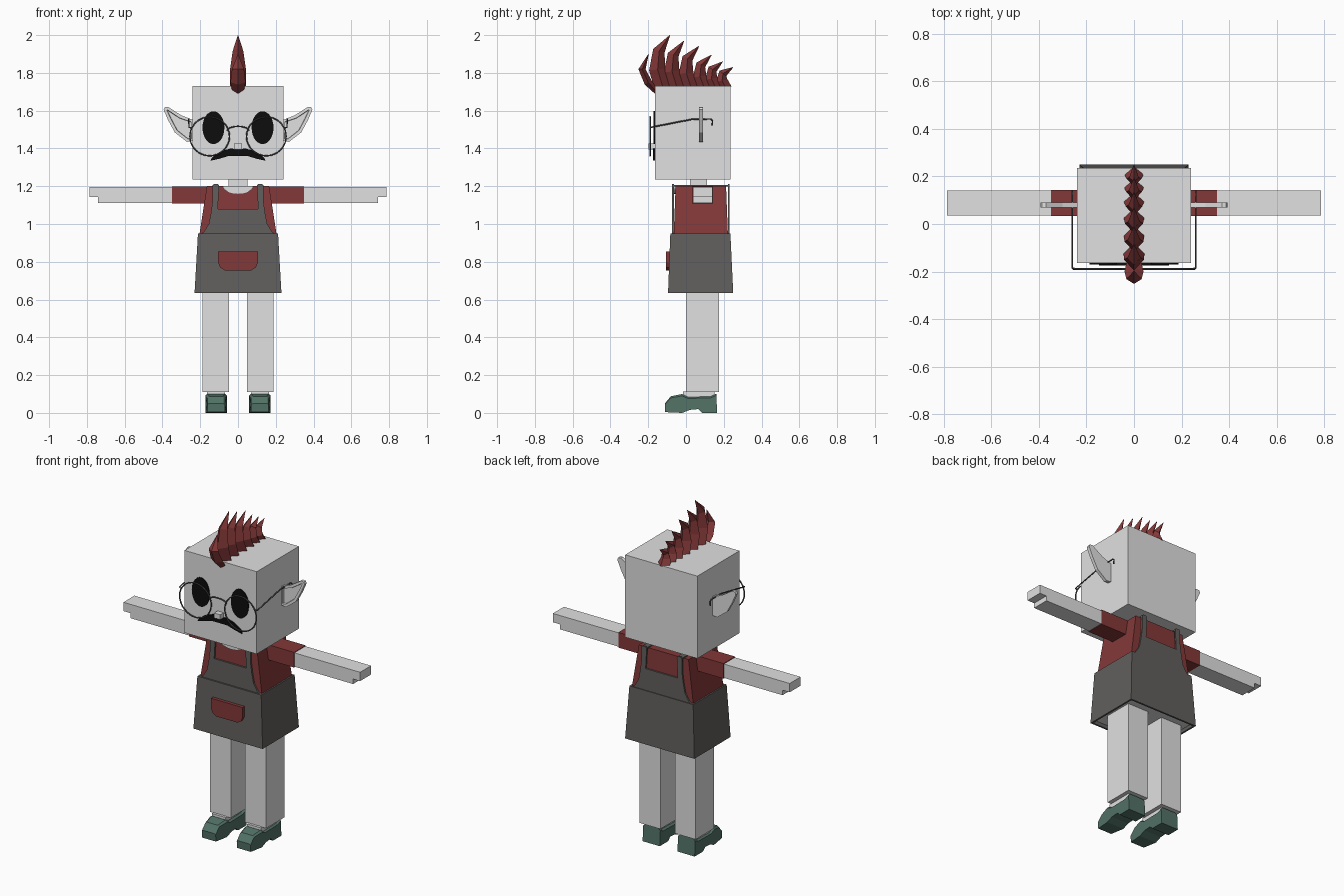
import bpy, bmesh, math
from mathutils import Vector

cube = bpy.data.objects.get("Cube")
if cube:
    bpy.data.objects.remove(cube, do_unlink=True)


def material(name, r, g, b):
    m = bpy.data.materials.new(name)
    m.use_nodes = True
    m.diffuse_color = (r, g, b, 1)
    m.node_tree.nodes["Principled BSDF"].inputs["Base Color"].default_value = (r, g, b, 1)
    return m


PALE = material("pale skin", 0.75, 0.75, 0.75)
RED = material("dark red", 0.23, 0.04, 0.04)
APRON = material("charcoal cloth", 0.12, 0.115, 0.11)
GREEN = material("shoe green", 0.085, 0.17, 0.135)
BLACK = material("black", 0.004, 0.004, 0.004)
WIRE = material("wire grey", 0.09, 0.09, 0.09)


def finish(name, bm, *mats):
    bmesh.ops.recalc_face_normals(bm, faces=bm.faces)
    mesh = bpy.data.meshes.new(name)
    bm.to_mesh(mesh)
    bm.free()
    for m in mats:
        mesh.materials.append(m)
    ob = bpy.data.objects.new(name, mesh)
    bpy.context.collection.objects.link(ob)
    return ob


def loft(bm, rings):
    """Bridge rings of equal size and cap both ends."""
    vs = [[bm.verts.new(p) for p in ring] for ring in rings]
    n = len(vs[0])
    for a, b in zip(vs, vs[1:]):
        for i in range(n):
            j = (i + 1) % n
            bm.faces.new((a[i], a[j], b[j], b[i]))
    return bm.faces.new(vs[0]), bm.faces.new(vs[-1])


def frustum(name, mat, low, high):
    """low and high are (x0, x1, y0, y1, z)."""
    bm = bmesh.new()
    loft(bm, [[(a, c, z), (b, c, z), (b, d, z), (a, d, z)] for a, b, c, d, z in (low, high)])
    return finish(name, bm, mat)


def box(name, mat, x0, x1, y0, y1, z0, z1):
    return frustum(name, mat, (x0, x1, y0, y1, z0), (x0, x1, y0, y1, z1))


def plate(name, mat, pts, y0, y1):
    """Outline in x and z, given thickness along y."""
    bm = bmesh.new()
    loft(bm, [[(x, y, z) for x, z in pts] for y in (y0, y1)])
    return finish(name, bm, mat)


def mirrored(half):
    return half + [(-x, z) for x, z in reversed(half) if x > 0]


def ellipse(cx, cz, rx, rz, n=28, a0=0, a1=math.tau):
    return [(cx + rx * math.cos(a0 + (a1 - a0) * i / n),
             cz + rz * math.sin(a0 + (a1 - a0) * i / n)) for i in range(n)]


def wire(name, pts, radius=0.004, cyclic=False):
    cu = bpy.data.curves.new(name, "CURVE")
    cu.dimensions = "3D"
    cu.bevel_depth = radius
    cu.bevel_resolution = 1
    cu.use_fill_caps = True
    sp = cu.splines.new("POLY")
    sp.points.add(len(pts) - 1)
    for p, co in zip(sp.points, pts):
        p.co = (*co, 1)
    sp.use_cyclic_u = cyclic
    cu.materials.append(WIRE)
    ob = bpy.data.objects.new(name, cu)
    bpy.context.collection.objects.link(ob)
    bpy.ops.object.select_all(action="DESELECT")
    ob.select_set(True)
    bpy.context.view_layer.objects.active = ob
    bpy.ops.object.convert(target="MESH")


# Head, neck and nose
box("head", PALE, -0.24, 0.24, -0.165, 0.235, 1.235, 1.73)
box("neck", PALE, -0.05, 0.05, 0.02, 0.11, 1.18, 1.24)
box("nose", PALE, -0.02, 0.02, -0.198, -0.16, 1.395, 1.425)

# Moustache
plate("moustache", BLACK, mirrored([
    (0, 1.395), (0.04, 1.4), (0.09, 1.385), (0.135, 1.355), (0.147, 1.335),
    (0.1, 1.345), (0.05, 1.36), (0, 1.36)]), -0.174, -0.165)

# Shirt
frustum("shirt", RED, (-0.205, 0.205, -0.065, 0.222, 0.94), (-0.165, 0.165, -0.055, 0.212, 1.2))
plate("neckline", PALE, ellipse(0, 1.2, 0.08, 0.04, 14, math.pi, math.tau) + [(0.08, 1.2)],
      -0.064, -0.055)

# Apron skirt with a recessed pale underside
skirt = frustum("apron_skirt", APRON, (-0.23, 0.23, -0.095, 0.25, 0.635),
                (-0.212, 0.212, -0.083, 0.235, 0.95))
bm = bmesh.new()
bm.from_mesh(skirt.data)
bottom = min(bm.faces, key=lambda f: f.calc_center_median().z)
bmesh.ops.inset_region(bm, faces=[bottom], thickness=0.015)
bmesh.ops.inset_region(bm, faces=[bottom], thickness=0.002, depth=-0.02)
bottom.material_index = 1
bm.to_mesh(skirt.data)
bm.free()
skirt.data.materials.append(PALE)

# Apron bibs, front and back, with rising straps
bib = mirrored([(0.205, 0.94), (0.18, 0.96), (0.155, 1.0), (0.143, 1.06), (0.135, 1.12),
                (0.135, 1.2), (0.128, 1.212), (0.107, 1.212), (0.1, 1.2), (0.107, 1.08)])
plate("front_bib", APRON, bib, -0.074, -0.064)
plate("back_bib", APRON, bib, 0.222, 0.231)

# Apron pocket
plate("pocket", RED, mirrored([(0.105, 0.855), (0.105, 0.795), (0.095, 0.77), (0.07, 0.755)]),
      -0.106, -0.08)

# Shoe outline, seen from the side as (y, z)
SHOE = [(-0.11, 0.004), (-0.112, 0.05), (-0.08, 0.088), (-0.02, 0.1), (0.01, 0.085),
        (0.13, 0.088), (0.16, 0.102), (0.165, 0), (0.085, 0), (0.065, 0.02),
        (0.02, 0.016), (-0.02, 0)]

for s, side in ((1, "left"), (-1, "right")):
    # Arms
    box(side + "_sleeve", RED, *sorted((s * 0.15, s * 0.35)), 0.033, 0.143, 1.108, 1.199)
    plate(side + "_arm", PALE, [(s * x, z) for x, z in (
        (0.34, 1.112), (0.74, 1.112), (0.74, 1.142), (0.787, 1.142), (0.787, 1.195), (0.34, 1.195))],
        0.036, 0.14)

    # Legs, feet and shoes
    box(side + "_leg", PALE, *sorted((s * 0.048, s * 0.187)), 0, 0.175, 0.11, 0.66)
    box(side + "_foot", PALE, *sorted((s * 0.072, s * 0.163)), -0.015, 0.15, 0.05, 0.112)
    bm = bmesh.new()
    rings = []
    for k, shrink in ((-1, 0.85), (-0.8, 1), (0.8, 1), (1, 0.85)):
        ring = []
        for y, z in SHOE:
            width = 0.046 if y < -0.07 else 0.057
            ring.append((s * 0.116 + k * width, y, z if z < 0.03 else z * (0.9 + 0.1 * (shrink == 1))))
        rings.append(ring)
    loft(bm, rings)
    finish(side + "_shoe", bm, GREEN)

    # Strap over the shoulder
    box(side + "_strap", APRON, *sorted((s * 0.1, s * 0.135)), -0.07, 0.228, 1.198, 1.206)

    # Eye
    plate(side + "_eye", BLACK, ellipse(s * 0.13, 1.51, 0.058, 0.087), -0.171, -0.165)

    # Ear with a recessed front
    ear = plate(side + "_ear", PALE, [(s * x, z) for x, z in (
        (0.235, 1.44), (0.27, 1.435), (0.335, 1.485), (0.37, 1.55), (0.394, 1.605),
        (0.388, 1.618), (0.37, 1.62), (0.3, 1.575), (0.235, 1.55))], 0.07, 0.09)
    bm = bmesh.new()
    bm.from_mesh(ear.data)
    front = min(bm.faces, key=lambda f: f.calc_center_median().y)
    bmesh.ops.inset_region(bm, faces=[front], thickness=0.016)
    bmesh.ops.inset_region(bm, faces=[front], thickness=0.002, depth=-0.01)
    bm.to_mesh(ear.data)
    bm.free()

    # Spectacle rim and temple
    wire(side + "_rim", [(x, -0.19, z) for x, z in ellipse(s * 0.15, 1.464, 0.105, 0.103, 32)],
         cyclic=True)
    wire(side + "_temple", [(s * 0.245, -0.19, 1.508), (s * 0.26, -0.185, 1.512),
                            (s * 0.26, 0.03, 1.554), (s * 0.26, 0.13, 1.556),
                            (s * 0.26, 0.14, 1.548), (s * 0.26, 0.14, 1.522)])

# Spectacle bridge
wire("bridge", [(x, -0.19, z) for x, z in ellipse(0, 1.495, 0.057, 0.022, 8, 0, math.pi)]
     + [(-0.057, -0.19, 1.495)])

# Crest of swept-back spikes: sections are (y, z, half depth, half width)
def spike(name, sections):
    bm = bmesh.new()
    rings = []
    for i, (y, z, d, w) in enumerate(sections):
        a, b = sections[max(i - 1, 0)], sections[min(i + 1, len(sections) - 1)]
        along = Vector((0, b[0] - a[0], b[1] - a[1])).normalized()
        c, fore = Vector((0, y, z)), Vector((0, -along.z, along.y))
        side = Vector((w, 0, 0))
        rings.append([c + fore * d, c + side, c - fore * d * 0.9, c - side])
    loft(bm, rings)
    finish(name, bm, RED)


spike("crest_spike_front", [(-0.155, 1.7, 0.014, 0.03), (-0.2, 1.75, 0.022, 0.04),
                            (-0.232, 1.82, 0.02, 0.032), (-0.198, 1.9, 0.001, 0.001)])
crest = [(-0.13, -0.085, 2.0), (-0.055, -0.01, 1.97), (0.02, 0.07, 1.943),
         (0.09, 0.135, 1.895), (0.15, 0.195, 1.86), (0.205, 0.25, 1.83)]
for i, (base, tip, top) in enumerate(crest):
    h = top - 1.72
    f = 0.55 + 0.45 * h / 0.28
    spike(f"crest_spike_{i + 1}", [
        (base + 0.01, 1.715, 0.045 * f, 0.044), (base - 0.02 * f, 1.72 + h * 0.35, 0.046 * f, 0.042 * f),
        (base - 0.012 * f, 1.72 + h * 0.7, 0.033 * f, 0.028 * f), (tip, top, 0.001, 0.001)])
